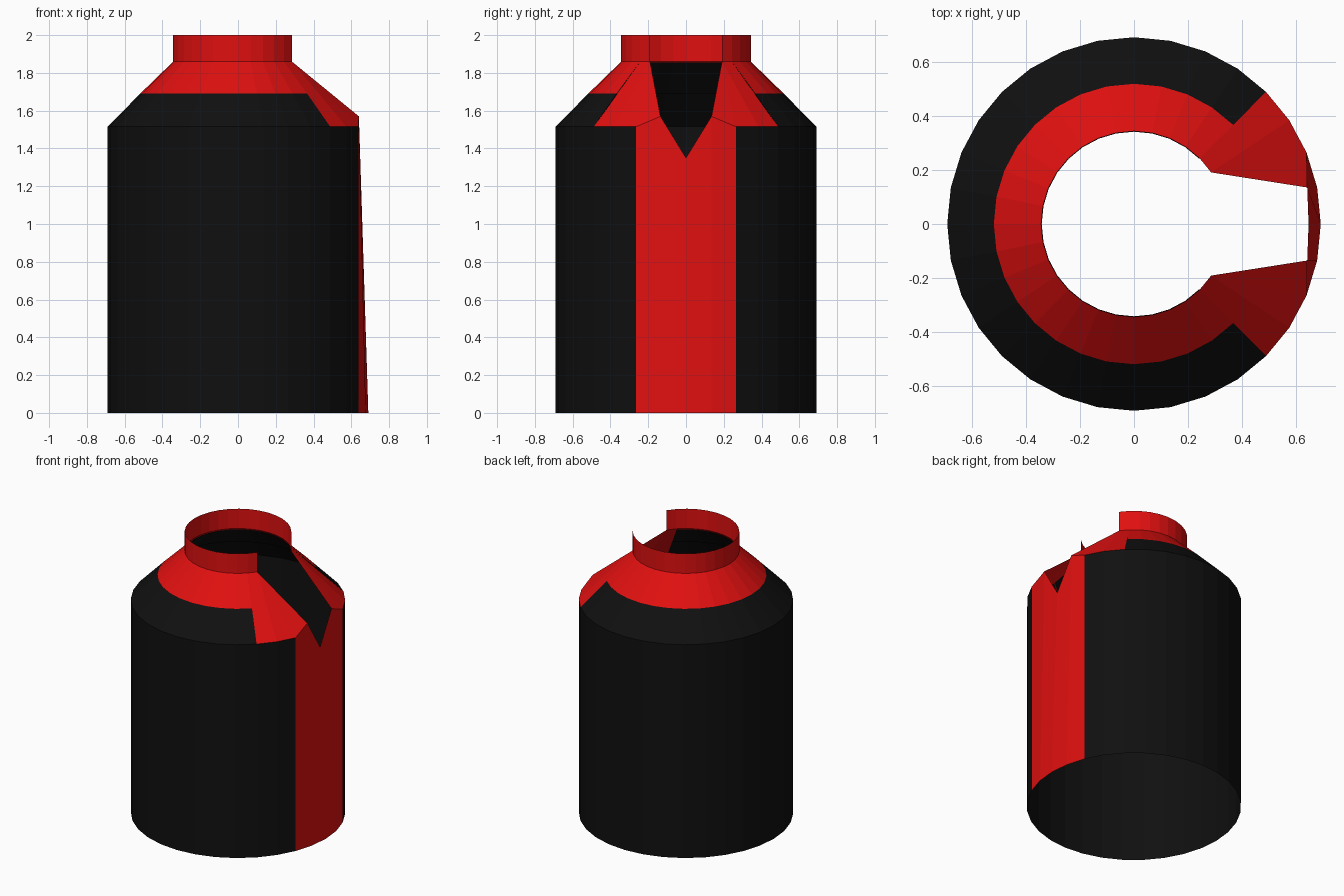
import bpy
import math

cube = bpy.data.objects.get("Cube")
if cube:
    bpy.data.objects.remove(cube, do_unlink=True)

SIDES = 32
BODY_R, MID_R, NECK_R = 0.69, 0.518, 0.343
BODY_Z, MID_Z, NECK_Z, TOP_Z = 1.515, 1.69, 1.86, 2.0


def material(name, color):
    m = bpy.data.materials.new(name)
    m.use_nodes = True
    m.diffuse_color = color
    m.node_tree.nodes["Principled BSDF"].inputs["Base Color"].default_value = color
    return m


red = material("red", (0.75, 0.005, 0.005, 1))
black = material("black", (0.005, 0.005, 0.005, 1))


def point(step, radius, z):
    a = math.tau * step / SIDES
    return (radius * math.cos(a), radius * math.sin(a), z)


def add_mesh(name, verts, faces, mat):
    mesh = bpy.data.meshes.new(name)
    mesh.from_pydata(verts, [], faces)
    mesh.materials.append(mat)
    obj = bpy.data.objects.new(name, mesh)
    bpy.context.collection.objects.link(obj)
    return obj


def band(name, first, low, high, mat):
    """Open ring between two (radius, z) rims, leaving a gap around +x."""
    steps = range(first, SIDES - first + 1)
    n = len(steps)
    verts = [point(s, *low) for s in steps] + [point(s, *high) for s in steps]
    faces = [(i, i + 1, n + i + 1, n + i) for i in range(n - 1)]
    return add_mesh(name, verts, faces, mat)


# Open-ended body wall and lower shoulder
band("body_wall", 2, (BODY_R, 0), (BODY_R, BODY_Z), black)
band("lower_shoulder", 4, (BODY_R, BODY_Z), (MID_R, MID_Z), black)

# Upper shoulder with its dark lining, and the split neck
band("upper_shoulder", 4, (MID_R, MID_Z), (NECK_R, NECK_Z), red)
band("shoulder_lining", 4, (MID_R - 0.005, MID_Z - 0.003),
     (NECK_R - 0.002, NECK_Z - 0.006), black).data.flip_normals()
band("neck", 3, (NECK_R, NECK_Z), (NECK_R, TOP_Z), red)

# Shoulder flaps on both sides of the gap
flap = [point(3, NECK_R, NECK_Z), point(4, NECK_R, NECK_Z),
        point(4, BODY_R, BODY_Z), point(3, BODY_R, BODY_Z),
        point(2, BODY_R, BODY_Z), (0.64, 0.135, 1.57)]
for side, sign in (("left", -1), ("right", 1)):
    verts = [(x, sign * y, z) for x, y, z in flap]
    faces = [(0, 3, 2, 1), (0, 4, 3), (0, 5, 4)]
    if sign < 0:
        faces = [f[::-1] for f in faces]
    add_mesh("shoulder_flap_" + ("front" if sign < 0 else "back"), verts, faces, red)

# Leaning stripe with a notched top
bottom = [point(s, BODY_R, 0) for s in range(-2, 3)]
top = [point(-2, BODY_R, BODY_Z), (0.64, -0.135, 1.57), (0.645, 0, 1.35),
       (0.64, 0.135, 1.57), point(2, BODY_R, BODY_Z)]
add_mesh("side_stripe", bottom + top,
         [(i, i + 1, i + 6, i + 5) for i in range(4)], red)
